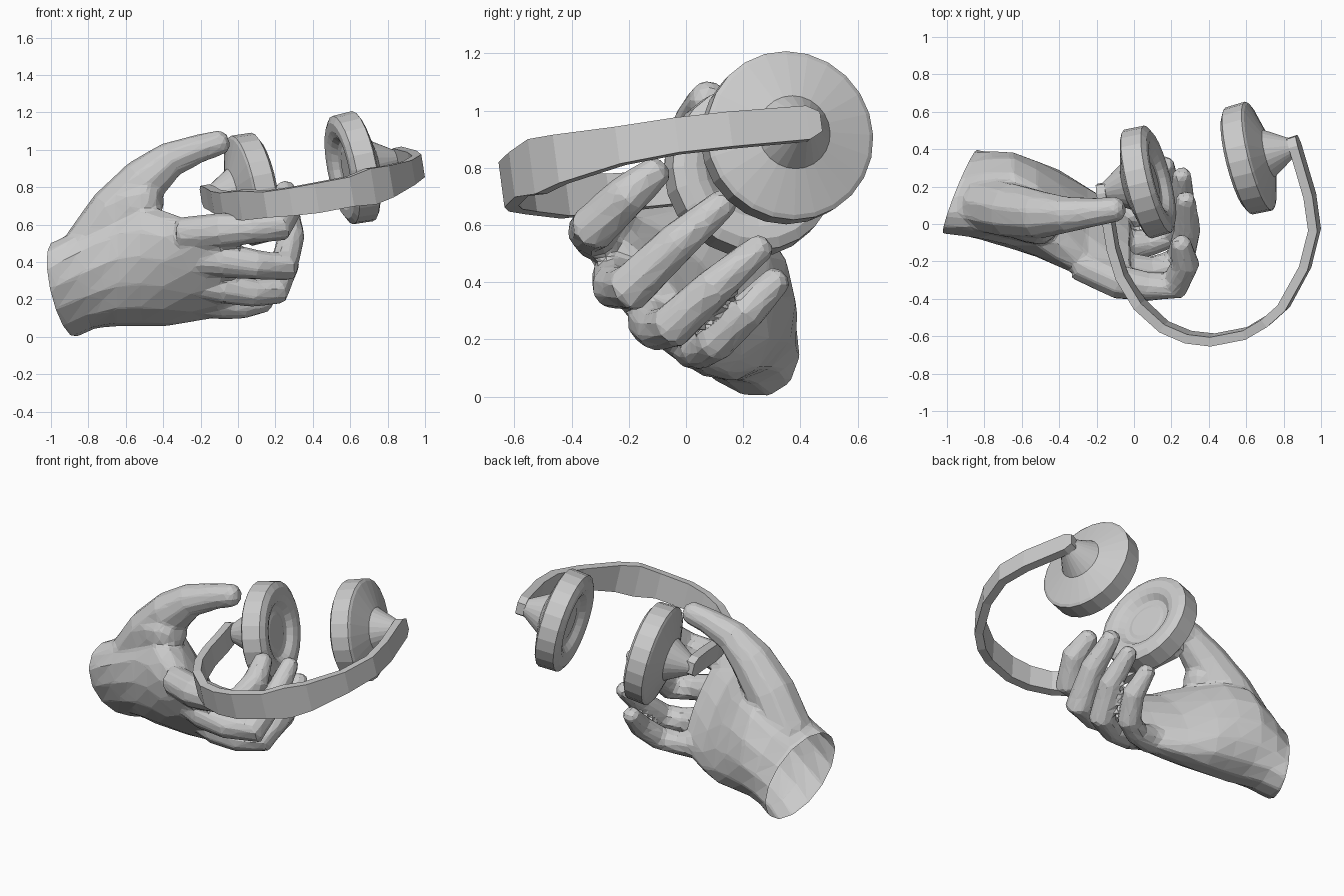
import bpy, bmesh, math
from mathutils import Vector as V

cube = bpy.data.objects.get("Cube")
if cube:
    bpy.data.objects.remove(cube)

grey = bpy.data.materials.new("plain grey")
grey.use_nodes = True
grey.diffuse_color = (0.6, 0.6, 0.6, 1)
grey.node_tree.nodes["Principled BSDF"].inputs["Base Color"].default_value = (0.6, 0.6, 0.6, 1)


def finish(name, bm):
    bmesh.ops.recalc_face_normals(bm, faces=bm.faces)
    mesh = bpy.data.meshes.new(name)
    bm.to_mesh(mesh)
    bm.free()
    mesh.materials.append(grey)
    obj = bpy.data.objects.new(name, mesh)
    bpy.context.collection.objects.link(obj)
    return obj


def skin_rings(bm, rings):
    """Bridge a list of point rings and cap both ends."""
    loops = [[bm.verts.new(p) for p in ring] for ring in rings]
    n = len(loops[0])
    for a, b in zip(loops, loops[1:]):
        for i in range(n):
            bm.faces.new((a[i], a[(i + 1) % n], b[(i + 1) % n], b[i]))
    bm.faces.new(loops[0])
    bm.faces.new(loops[-1])


def ellipse(c, u, v, n=14):
    c, u, v = V(c), V(u), V(v)
    return [c + u * math.cos(2 * math.pi * i / n) + v * math.sin(2 * math.pi * i / n)
            for i in range(n)]


def digit(bm, joints):
    """Tapered finger through (x, y, z, radius) joints with a rounded tip."""
    pts = [V(j[:3]) for j in joints]
    radii = [j[3] for j in joints]
    end = (pts[-1] - pts[-2]).normalized()
    tip_r = radii[-1]
    pts += [pts[-1] + end * tip_r * 0.3, pts[-1] + end * tip_r * 0.6]
    radii += [tip_r * 0.85, tip_r * 0.45]
    u = V((0, 0, 1))
    rings = []
    for i, p in enumerate(pts):
        t = (pts[min(i + 1, len(pts) - 1)] - pts[max(i - 1, 0)]).normalized()
        # carry the previous direction along so the tube does not twist
        u = (u - t * u.dot(t)).normalized()
        rings.append(ellipse(p, u * radii[i], t.cross(u) * radii[i], 10))
    skin_rings(bm, rings)


# Hand: wrist and palm, thumb with web, and four fingers fused into one faceted surface
bm = bmesh.new()
skin_rings(bm, [ellipse(*s) for s in (
    ((-1.02, .205, .245), (-.07, -.12, .25), (.06, .19, .05)),
    ((-.92, .17, .255), (-.07, -.12, .25), (.06, .19, .05)),
    ((-.8, .155, .315), (-.04, -.09, .27), (.03, .22, .04)),
    ((-.65, .125, .375), (0, -.07, .32), (0, .25, .03)),
    ((-.52, .08, .385), (0, -.1, .33), (0, .24, .03)),
    ((-.4, .03, .365), (0, -.14, .31), (0, .22, .03)),
    ((-.25, -.05, .35), (0, -.2, .27), (0, .15, .06)),
    ((-.1, -.12, .36), (0, -.2, .25), (0, .1, .06)),
    ((-.02, -.14, .37), (0, -.17, .2), (0, .06, .05)))])
digit(bm, [(-.8, .1, .46, .15), (-.65, .07, .67, .15), (-.5, .05, .835, .13),
           (-.36, .05, .95, .098), (-.2, .065, 1.01, .076), (-.09, .08, 1.04, .068)])
digit(bm, [(-.7, .08, .6, .14), (-.54, .02, .72, .13), (-.48, 0, .73, .12)])
for finger in (
        [(-.3, -.21, .55, .09), (-.08, -.31, .57, .095), (.08, -.335, .58, .08),
         (.22, -.325, .59, .084), (.275, -.21, .7, .077), (.25, -.1, .79, .056)],
        [(-.3, -.14, .42, .09), (-.06, -.24, .41, .095), (.1, -.25, .385, .08),
         (.245, -.2, .375, .085), (.285, -.03, .54, .073), (.275, .135, .68, .053)],
        [(-.3, -.05, .3, .09), (-.06, -.12, .265, .09), (.08, -.1, .235, .076),
         (.2, -.05, .245, .08), (.26, .1, .385, .07), (.255, .265, .525, .051)],
        [(-.3, .06, .2, .09), (-.08, .03, .175, .083), (.02, .05, .165, .07),
         (.12, .1, .19, .072), (.18, .21, .295, .067), (.165, .32, .41, .052)]):
    digit(bm, finger)
hand = finish("hand", bm)
fuse = hand.modifiers.new("fuse", 'REMESH')
fuse.mode = 'VOXEL'
fuse.voxel_size = 0.015
soften = hand.modifiers.new("soften", 'SMOOTH')
soften.iterations = 3
facet = hand.modifiers.new("facet", 'DECIMATE')
facet.ratio = 0.06

# Open wrist: bake the fused surface and slice the end off square to the forearm
baked = hand.evaluated_get(bpy.context.evaluated_depsgraph_get())
bm = bmesh.new()
bm.from_mesh(baked.to_mesh())
bmesh.ops.bisect_plane(bm, geom=bm.verts[:] + bm.edges[:] + bm.faces[:],
                       plane_co=(-.92, .2, .25), plane_no=(-.937, .335, -.098),
                       clear_outer=True)
baked.to_mesh_clear()
hand.modifiers.clear()
bm.to_mesh(hand.data)
bm.free()

# Ear cups: one lathed profile of (radius, distance) along a shared axis
axis = V((.95, .24, .19)).normalized()
side = axis.cross(V((0, 0, 1))).normalized()
up = side.cross(axis)
profile = [(.1, .04), (.12, .045), (.15, .04), (.18, .012), (.215, 0), (.26, 0), (.295, .02),
           (.3, .13), (.285, .14), (.13, .19), (.062, .3), (.05, .32)]
for name, origin, out in (("left_ear_cup", V((.542, .332, .888)), axis),
                          ("right_ear_cup", V((.145, .245, .806)), -axis)):
    bm = bmesh.new()
    skin_rings(bm, [ellipse(origin + out * t, side * r, up * r, 24) for r, t in profile])
    finish(name, bm)

# Headband: flat strip along a tilted arch of (x, y, half width) points, padded in the middle
width = V((-.16, -.13, .98)).normalized()
path = [(-.175, .215, .035), (-.168, .17, .06), (-.14, .04, .062), (-.112, -.13, .062),
        (-.065, -.28, .066), (.03, -.43, .08), (.16, -.55, .07), (.29, -.605, .075),
        (.42, -.62, .08), (.6, -.585, .08), (.71, -.52, .098), (.8, -.44, .086),
        (.915, -.23, .066), (.965, -.03, .062), (.94, .15, .062), (.86, .42, .06),
        (.845, .465, .035)]
centres = [V((x, y, .855 + .163 * (x - .335) + .133 * (y - .32))) for x, y, _ in path]
last = len(path) - 1
rings = []
for i, c in enumerate(centres):
    t = (centres[min(i + 1, last)] - centres[max(i - 1, 0)]).normalized()
    h = width * path[i][2]
    d = t.cross(width).normalized() * .025
    rings.append([c + h + d, c + h - d, c - h - d, c - h + d])
bm = bmesh.new()
skin_rings(bm, rings)
finish("headband", bm)
